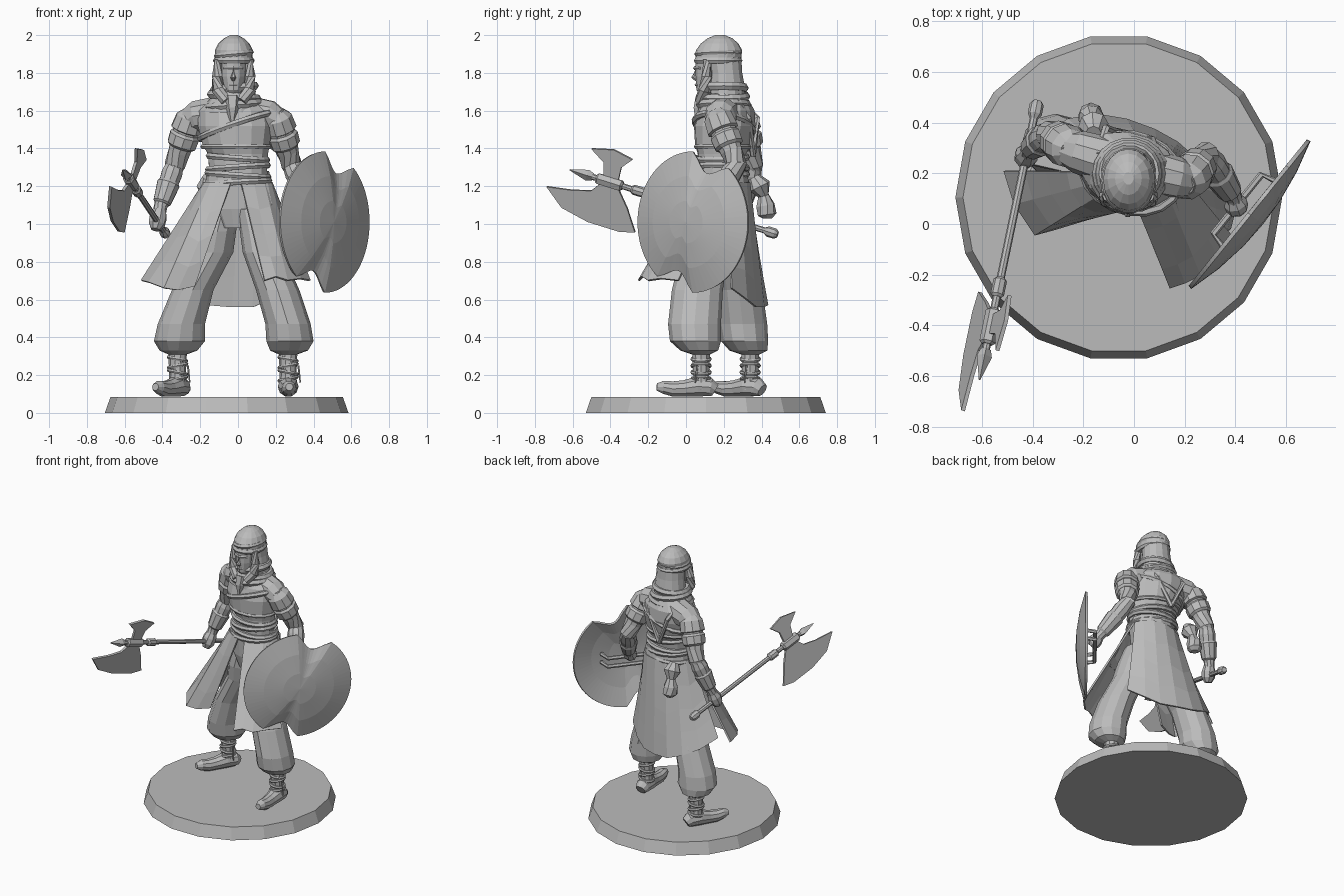
import bpy, bmesh, math
from mathutils import Vector

if "Cube" in bpy.data.objects:
    bpy.data.objects.remove(bpy.data.objects["Cube"], do_unlink=True)

GREY = (0.5, 0.5, 0.5, 1)
mat = bpy.data.materials.new("plain_grey")
mat.use_nodes = True
mat.diffuse_color = GREY
mat.node_tree.nodes["Principled BSDF"].inputs["Base Color"].default_value = GREY


def finish(name, bm, thick=0):
    bmesh.ops.recalc_face_normals(bm, faces=bm.faces)
    me = bpy.data.meshes.new(name)
    bm.to_mesh(me)
    bm.free()
    me.materials.append(mat)
    ob = bpy.data.objects.new(name, me)
    bpy.context.scene.collection.objects.link(ob)
    if thick:
        mod = ob.modifiers.new("thickness", "SOLIDIFY")
        mod.thickness, mod.offset = thick, 0
    return ob


def skin(name, rings, closed=False):
    """Bridge rings of points into a solid."""
    bm = bmesh.new()
    rows = [[bm.verts.new(p) for p in r] for r in rings]
    n = len(rows[0])
    pairs = list(zip(rows, rows[1:])) + ([(rows[-1], rows[0])] if closed else [])
    for a, b in pairs:
        for i in range(n):
            j = (i + 1) % n
            bm.faces.new((a[i], a[j], b[j], b[i]))
    if not closed:
        bm.faces.new(rows[0])
        bm.faces.new(rows[-1])
    return finish(name, bm)


def loft(name, sections, n=14, turn=0):
    """Level elliptical sections: x, y, z, half width, half depth."""
    c, s = math.cos(math.radians(turn)), math.sin(math.radians(turn))
    rings = []
    for x, y, z, rx, ry in sections:
        ring = []
        for i in range(n):
            a = math.tau * i / n
            u, v = rx * math.cos(a), ry * math.sin(a)
            ring.append((x + u * c - v * s, y + u * s + v * c, z))
        rings.append(ring)
    return skin(name, rings)


def tube(name, pts, n=10, closed=False):
    """Round sections along a path: x, y, z, radius."""
    path = [Vector(p[:3]) for p in pts]
    rings, last = [], len(path) - 1
    for i, p in enumerate(path):
        if closed:
            d = path[(i + 1) % len(path)] - path[i - 1]
        else:
            d = path[min(i + 1, last)] - path[max(i - 1, 0)]
        q = d.to_track_quat("Z", "Y")
        rings.append([p + q @ Vector((math.cos(a), math.sin(a), 0)) * pts[i][3]
                      for a in [math.tau * k / n for k in range(n)]])
    return skin(name, rings, closed)


def hoop(name, x, y, z, rx, ry, r, slope=0, turn=0):
    """Cord or sash around the body, raised on one side by slope."""
    t = math.radians(turn)
    pts = []
    for i in range(18):
        a = math.tau * i / 18
        u, v = rx * math.cos(a), ry * math.sin(a)
        pts.append((x + u * math.cos(t) - v * math.sin(t),
                    y + u * math.sin(t) + v * math.cos(t), z + slope * math.cos(a), r))
    return tube(name, pts, 6, True)


# Base
loft("base", [(-.06, .105, 0, .645, .645), (-.06, .105, .085, .615, .615)], 18)

# Baggy trousers
loft("left_leg", [(.08, .14, 1.08, .09, .11), (.11, .12, .96, .1, .12), (.13, .1, .85, .105, .125),
     (.21, .06, .65, .115, .135), (.265, .045, .47, .12, .14), (.275, .05, .38, .125, .135),
     (.27, .07, .33, .1, .1), (.265, .08, .31, .05, .05)], 12)
loft("right_leg", [(-.08, .22, 1.08, .09, .11), (-.11, .23, .96, .1, .12), (-.13, .25, .85, .105, .12),
     (-.24, .28, .65, .11, .125), (-.3, .3, .47, .125, .13), (-.31, .31, .38, .135, .125),
     (-.315, .33, .33, .1, .1), (-.32, .34, .31, .05, .05)], 12)

# Shoes with turned-up toes, and ankle wraps
for side, x, y, dx, dy in (("left", .265, .08, .03, -1), ("right", -.32, .34, -.5, -.86)):
    foot = [(-.075, .035), (-.05, .05), (.02, .055), (.09, .045), (.15, .042), (.2, .036), (.235, .02)]
    tube(side + "_shoe", [(x + dx * d, y + dy * d, .085 + r + max(0, d - .17) * .5, r)
                          for d, r in foot], 10)
    tube(side + "_ankle", [(x, y, .12, .05), (x, y, .2, .044), (x, y, .33, .05)], 10)
    for k in range(4):
        hoop(side + "_ankle_wrap", x, y, .18 + k * .035, .047, .047, .01, .01 * (-1) ** k)
    tube(side + "_wrap_end", [(x + .055, y - .02, .25, .006), (x + .065, y - .03, .16, .004)], 5)

# Torso and hips
TURN = -16
loft("hips", [(0, .18, .98, .1, .09), (0, .19, 1.08, .155, .125), (0, .2, 1.2, .175, .14),
     (0, .195, 1.28, .165, .13)], 14)
loft("torso", [(0, .19, 1.2, .165, .125), (0, .185, 1.3, .16, .12), (0, .19, 1.37, .165, .125),
     (-.01, .195, 1.42, .185, .145), (-.015, .205, 1.52, .205, .16), (-.02, .215, 1.6, .2, .145),
     (-.02, .215, 1.66, .13, .115), (-.02, .2, 1.7, .08, .08)], 14, TURN)
tube("shoulders", [(-.27, .3, 1.54, .065), (-.22, .285, 1.57, .085), (-.02, .225, 1.6, .1),
     (.17, .18, 1.57, .085), (.22, .17, 1.54, .065)], 10)
for k, z in enumerate((1.22, 1.26, 1.3, 1.35)):
    hoop("waist_sash", 0, .19, z, .168 - .004 * k, .13, .018, .012 * (-1) ** k, TURN)
hoop("chest_sash", -.01, .2, 1.52, .195, .15, .018, .07, TURN)
hoop("chest_hem", -.01, .195, 1.41, .18, .138, .014, 0, TURN)
for side, x in (("left", .09), ("right", -.14)):
    tube(side + "_back_strap", [(x, .27, 1.66, .016), (x * .8, .35 - x * .2, 1.56, .016),
         (-.03, .355, 1.36, .016)], 6)

# Split coat skirt
def panel(name, a0, a1, hem, rows=5):
    bm = bmesh.new()
    grid = []
    for i, h in enumerate(hem):
        a = math.radians(a0 + (a1 - a0) * i / (len(hem) - 1))
        top = Vector((.178 * math.cos(a), .195 + .14 * math.sin(a), 1.22))
        line = []
        for k in range(rows):
            t = k / (rows - 1)
            p = top.lerp(Vector(h), t)
            p.z -= .03 * math.sin(math.pi * t) * (i % 2)
            line.append(bm.verts.new(p))
        grid.append(line)
    for a, b in zip(grid, grid[1:]):
        for k in range(rows - 1):
            bm.faces.new((a[k], b[k], b[k + 1], a[k + 1]))
    finish(name, bm, .012)


panel("right_front_skirt", -102, -185, [(-.23, .01, .67), (-.32, -.02, .65), (-.39, -.04, .66),
      (-.47, .08, .69), (-.51, .21, .7)])
panel("left_front_skirt", -85, 5, [(.14, -.25, .7), (.2, -.23, .72), (.26, -.2, .7), (.33, -.13, .71),
      (.38, -.04, .7)])
panel("back_skirt", 185, 10, [(-.43, .24, .72), (-.36, .35, .66), (-.26, .41, .61), (-.15, .43, .57),
      (-.03, .41, .56), (.08, .37, .56), (.17, .32, .6), (.26, .24, .66)])
panel("front_flap", -60, -30, [(.1, -.06, .98), (.15, -.04, .99), (.2, -.02, .98)])

# Belt pouch
tube("belt_pouch", [(-.16, .36, 1.25, .03), (-.16, .39, 1.2, .06), (-.165, .41, 1.15, .03),
     (-.17, .42, 1.1, .05), (-.17, .43, 1.05, .05), (-.17, .43, 1.03, .025)], 8)

# Arms with sleeves, bracers and hands
ARMS = {
    "left": ((.21, .175, 1.55), (.285, .27, 1.31), (.39, .11, 1.09), (.405, .07, 1.05)),
    "right": ((-.255, .3, 1.55), (-.335, .355, 1.31), (-.41, .295, 1.09), (-.427, .266, 1.015)),
}
for side, joints in ARMS.items():
    s, e, w, h = [Vector(j) for j in joints]
    at = lambda a, b, t, r: (*a.lerp(b, t), r)
    tube(side + "_upper_arm", [at(s, e, -.2, .045), at(s, e, 0, .075), at(s, e, .4, .07),
         at(s, e, .7, .06), at(s, e, 1, .055), at(e, w, .1, .05)], 10)
    tube(side + "_sleeve_cuff", [at(s, e, .28, .07), at(s, e, .34, .083), at(s, e, .55, .08),
         at(s, e, .6, .065)], 10)
    tube(side + "_shoulder_cap", [at(s, e, -.18, .05), at(s, e, -.05, .08), at(s, e, .22, .087),
         at(s, e, .25, .07)], 10)
    tube(side + "_forearm", [at(e, w, -.08, .045), at(e, w, .2, .058), at(e, w, .6, .05),
         at(e, w, 1, .036), at(w, h, .6, .036)], 10)
    tube(side + "_bracer", [at(e, w, .4, .056), at(e, w, .45, .063), at(e, w, .88, .05),
         at(e, w, .92, .04)], 10)
    tube(side + "_hand", [at(w, h, .2, .035), at(w, h, .7, .047), at(w, h, 1.2, .045),
         at(w, h, 1.6, .025)], 8)

# Head, face and wrapped cap
loft("face", [(-.025, .13, 1.68, .035, .05), (-.025, .12, 1.71, .048, .065), (-.025, .125, 1.78, .066, .075),
     (-.025, .13, 1.87, .07, .08)], 12)
tube("nose", [(-.025, .055, 1.82, .008), (-.025, .04, 1.775, .015), (-.025, .055, 1.763, .01)], 6)
tube("brow", [(-.075, .075, 1.825, .008), (-.025, .05, 1.825, .012), (.025, .075, 1.825, .008)], 6)
tube("mouth", [(-.045, .062, 1.735, .005), (-.025, .054, 1.737, .008), (-.005, .062, 1.735, .005)], 6)
loft("hood_back", [(-.02, .215, 1.62, .12, .1), (-.02, .215, 1.72, .11, .1), (-.02, .21, 1.8, .1, .09),
     (-.02, .2, 1.88, .095, .095)], 14)
loft("cap", [(-.022, .17, 1.85, .09, .11), (-.022, .17, 1.87, .1, .122), (-.022, .175, 1.92, .1, .122),
     (-.022, .178, 1.955, .083, .1), (-.022, .18, 1.983, .053, .066), (-.022, .18, 2, .02, .025)], 16)
hoop("cap_band", -.022, .17, 1.865, .092, .112, .019)
hoop("cap_fold", -.022, .17, 1.9, .09, .111, .016, .01)
for sx in (-1, 1):
    tube("hood_side", [(-.022 + sx * .08, .11, 1.87, .022), (-.022 + sx * .087, .11, 1.78, .03),
         (-.022 + sx * .085, .1, 1.71, .034), (-.022 + sx * .04, .075, 1.65, .03)], 8)

# Layered scarf
loft("scarf", [(-.02, .205, 1.59, .175, .145), (-.02, .2, 1.64, .145, .135), (-.02, .2, 1.69, .11, .11)], 14)
for k in range(3):
    hoop("scarf_fold", -.02, .2, 1.63 + k * .045, .135 - k * .014, .125 - k * .008, .024, .012 * (-1) ** k)
tube("scarf_point", [(-.03, .09, 1.67, .045), (-.03, .07, 1.61, .035), (-.03, .06, 1.54, .012)], 6)

# Shield: dome with two bites out of the rim, and a grip behind
U, W, N = Vector((.63, .78, 0)), Vector((0, 0, 1)), Vector((.78, -.63, 0))
MID = Vector((.455, .04, 1.01))


def rim(deg):
    off = abs((deg - 70 + 90) % 180 - 90)
    return .372 - .1 * max(0, 1 - (off / 19) ** 2)


bm = bmesh.new()
hub = bm.verts.new(MID + N * .06)
rows = []
for t in (.3, .65, 1):
    rows.append([])
    for deg in range(0, 360, 5):
        a = math.radians(deg)
        p = MID + (U * math.cos(a) + W * math.sin(a)) * rim(deg) * t + N * .06 * (1 - t * t)
        rows[-1].append(bm.verts.new(p))
for i in range(72):
    j = (i + 1) % 72
    bm.faces.new((hub, rows[0][i], rows[0][j]))
    for a, b in zip(rows, rows[1:]):
        bm.faces.new((a[i], b[i], b[j], a[j]))
finish("shield", bm, .016)
for dz in (-.03, .03):
    ends = [(-.17, .02), (-.15, -.06), (.15, -.06), (.17, .02)]
    tube("shield_grip", [(*(MID + U * u + N * n + W * dz), .014) for u, n in ends], 6)

# Axe
C = Vector((-.565, -.4, 1.22))
A = Vector((-.195, -.938, .292)).normalized()
B = Vector((.35, .22, .9))
B = (B - A * B.dot(A)).normalized()


def shaft(name, parts, n=8):
    tube(name, [(*(C + A * d), r) for d, r in parts], n)


shaft("axe_handle", [(-.92, .016), (.12, .016)])
shaft("axe_pommel", [(-.945, .018), (-.93, .028), (-.89, .028), (-.87, .016)])
shaft("axe_collar", [(-.2, .018), (-.19, .027), (-.13, .027), (-.12, .018)])
shaft("axe_socket", [(-.07, .02), (-.06, .032), (.07, .032), (.08, .022)], 6)
shaft("axe_spike", [(.1, .02), (.13, .03), (.23, .003)], 4)
BLADES = {
    "axe_large_blade": [(.05, -.02), (.09, -.075), (.19, -.105), (.331, -.129), (.226, -.217), (.07, -.25),
                        (-.11, -.25), (-.191, -.227), (-.12, -.11), (-.05, -.02)],
    "axe_small_blade": [(.04, .02), (.06, .1), (.141, .152), (.021, .184), (-.09, .162), (-.04, .1),
                        (-.04, .02)],
}
for name, outline in BLADES.items():
    bm = bmesh.new()
    bm.faces.new([bm.verts.new(C + A * s + B * t) for s, t in outline])
    finish(name, bm, .016)
